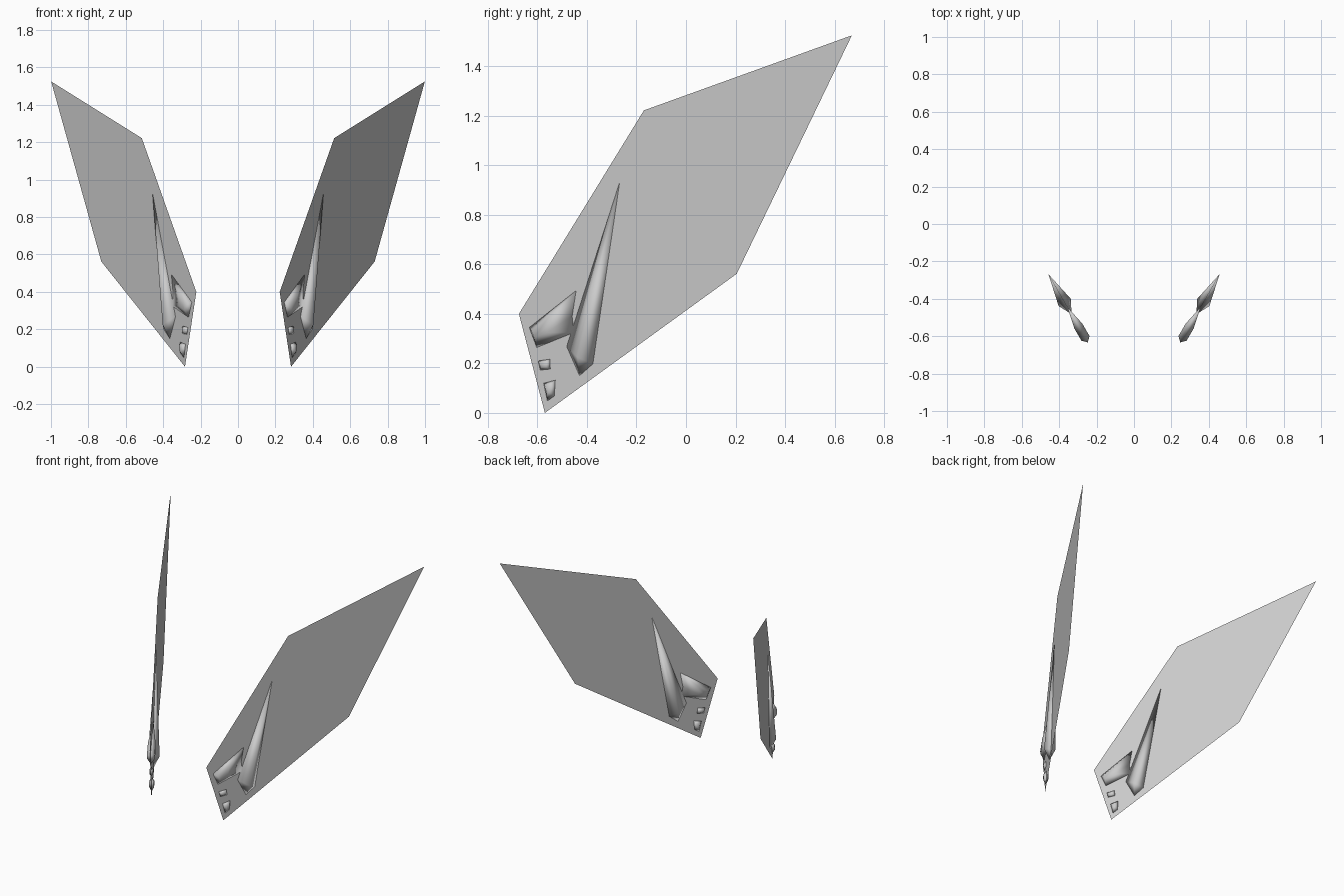
import bpy, bmesh
from mathutils import Vector

cube = bpy.data.objects.get("Cube")
if cube:
    bpy.data.objects.remove(cube, do_unlink=True)

grey = bpy.data.materials.new("plain_grey")
grey.use_nodes = True
COLOUR = (0.6, 0.6, 0.6, 1)
grey.diffuse_color = COLOUR
grey.node_tree.nodes["Principled BSDF"].inputs["Base Color"].default_value = COLOUR


def on_wing(y, z, d, side):
    """Point on the upright wing plane, raised d along its outward normal."""
    x = 0.22 + 0.577 * (y + 0.68) + 0.866 * d
    return Vector((side * x, y - 0.5 * d, z))


def finish(name, bm, smooth):
    mesh = bpy.data.meshes.new(name)
    bm.to_mesh(mesh)
    bm.free()
    for p in mesh.polygons:
        p.use_smooth = smooth
    mesh.materials.append(grey)
    bpy.context.collection.objects.link(bpy.data.objects.new(name, mesh))


def blade(name, outline, side):
    """Flat single-sheet wing, facing outward."""
    bm = bmesh.new()
    verts = [bm.verts.new(on_wing(y, z, 0, side)) for y, z in outline]
    face = bm.faces.new(verts)
    face.normal_update()
    if face.normal.x * side < 0:
        face.normal_flip()
    finish(name, bm, False)


def gem(name, outline, centre, height, inset, side):
    """Smooth stud bulging from both wing faces; inset 0 gives a single peak."""
    bm = bmesh.new()
    rim = [bm.verts.new(on_wing(y, z, 0, side)) for y, z in outline]
    n = len(rim)
    cy, cz = centre
    for d in (height, -height):
        if inset:
            top = [bm.verts.new(on_wing(cy + (y - cy) * inset, cz + (z - cz) * inset, d, side))
                   for y, z in outline]
            bm.faces.new(top)
        else:
            top = [bm.verts.new(on_wing(cy, cz, d, side))] * n
        for i in range(n):
            j = (i + 1) % n
            bm.faces.new([rim[i], rim[j], top[j], top[i]] if inset
                         else [rim[i], rim[j], top[i]])
    bmesh.ops.recalc_face_normals(bm, faces=bm.faces)
    finish(name, bm, True)


WING = [(-0.57, 0), (-0.675, 0.4), (-0.17, 1.222), (0.67, 1.525), (0.205, 0.562)]
SPIKE = [(-0.268, 0.932), (-0.482, 0.268), (-0.43, 0.15), (-0.376, 0.198)]
PANEL = [(-0.633, 0.345), (-0.444, 0.494), (-0.46, 0.39), (-0.452, 0.325), (-0.603, 0.264)]
CHIP = [(-0.597, 0.21), (-0.55, 0.217), (-0.548, 0.177), (-0.589, 0.173)]
STUD = [(-0.575, 0.12), (-0.528, 0.132), (-0.532, 0.068), (-0.56, 0.048)]

for label, side in (("left", 1), ("right", -1)):
    blade(label + "_wing", WING, side)
    gem(label + "_spike", SPIKE, (-0.42, 0.225), 0.038, 0, side)
    gem(label + "_panel", PANEL, (-0.6, 0.325), 0.025, 0.35, side)
    gem(label + "_small_chip", CHIP, (-0.57, 0.195), 0.012, 0.5, side)
    gem(label + "_lower_stud", STUD, (-0.55, 0.1), 0.016, 0.45, side)
